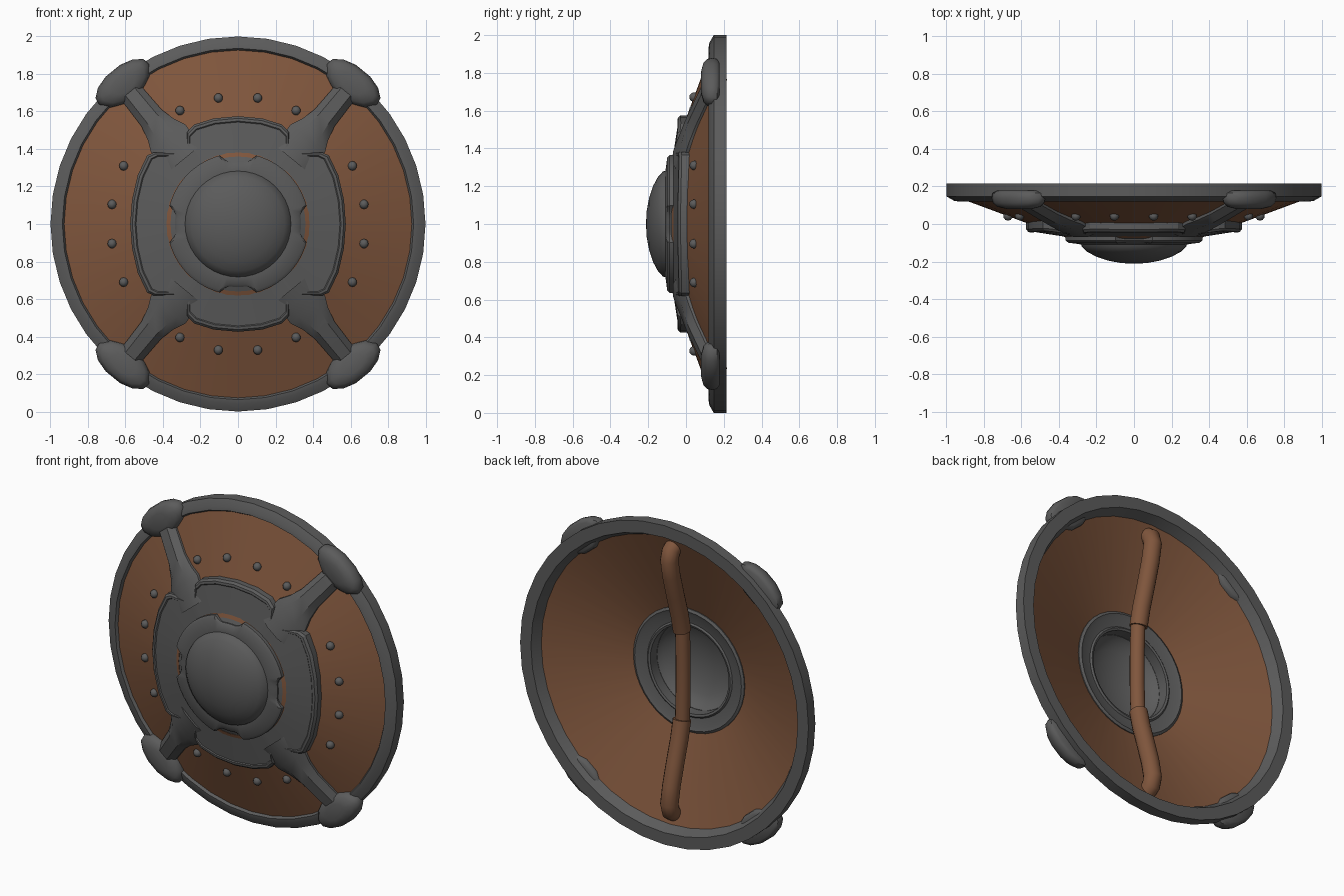
import bpy, bmesh, math

if "Cube" in bpy.data.objects:
    bpy.data.objects.remove(bpy.data.objects["Cube"])

def material(name, rgb):
    m = bpy.data.materials.new(name)
    m.diffuse_color = (*rgb, 1)
    m.use_nodes = True
    m.node_tree.nodes["Principled BSDF"].inputs["Base Color"].default_value = m.diffuse_color
    return m

METAL = material("dark_metal", (0.105, 0.105, 0.105))
LEATHER = material("brown_leather", (0.215, 0.093, 0.046))
CZ = 1.0  # height of the shield centre


def shell_y(r):
    """Front surface of the conical shield body at radius r."""
    return 0.045 + (r - 0.68) * 0.37


def finish(bm, name, mat, angle=35):
    bmesh.ops.remove_doubles(bm, verts=bm.verts, dist=1e-5)
    bmesh.ops.recalc_face_normals(bm, faces=bm.faces)
    me = bpy.data.meshes.new(name)
    bm.to_mesh(me)
    bm.free()
    me.materials.append(mat)
    ob = bpy.data.objects.new(name, me)
    bpy.context.collection.objects.link(ob)
    bpy.ops.object.select_all(action='DESELECT')
    ob.select_set(True)
    bpy.context.view_layer.objects.active = ob
    bpy.ops.object.shade_smooth_by_angle(angle=math.radians(angle))
    return ob


def loft(rings, name, mat, caps=True, closed=False, angle=35):
    """Skin a list of equal-length closed rings of (x, y, z) points."""
    bm = bmesh.new()
    vs = [[bm.verts.new(p) for p in ring] for ring in rings]
    n = len(vs[0])
    pairs = list(zip(vs, vs[1:])) + ([(vs[-1], vs[0])] if closed else [])
    for a, b in pairs:
        for i in range(n):
            j = (i + 1) % n
            bm.faces.new((a[i], a[j], b[j], b[i]))
    if caps and not closed:
        bm.faces.new(vs[0])
        bm.faces.new(vs[-1])
    return finish(bm, name, mat, angle)


def circle(r, y, n):
    return [(r * math.cos(2 * math.pi * i / n), y, CZ + r * math.sin(2 * math.pi * i / n))
            for i in range(n)]


def lathe(profile, name, mat, n=40, angle=35):
    return loft([circle(r, y, n) for r, y in profile], name, mat, closed=True, angle=angle)


# Conical body and metal rim
lathe([(0.95, shell_y(0.95)), (0.36, shell_y(0.36)),
       (0.36, shell_y(0.36) + 0.03), (0.95, shell_y(0.95) + 0.03)], "shield_body", LEATHER)
lathe([(1.0, 0.147), (1.0, 0.215), (0.925, 0.215), (0.893, 0.15),
       (0.925, 0.14), (0.937, 0.12), (0.96, 0.124)], "outer_rim", METAL)

# Cross-shaped front plate: one quadrant of outline, mirrored round
quad = [(0.575, 0), (0.565, 0.13), (0.535, 0.26), (0.485, 0.365), (0.45, 0.382),
        (0.30, 0.382), (0.272, 0.41), (0.272, 0.49), (0.235, 0.53), (0.13, 0.563), (0, 0.575)]
half = quad + [(-x, z) for x, z in quad[-2::-1]]
outline = half + [(x, -z) for x, z in half[-2:0:-1]]


def plate_ring(scale, y_of_r):
    out = []
    for x, z in outline:
        r = math.hypot(x, z) * scale
        out.append((x * scale, y_of_r(r), CZ + z * scale))
    return out


def plate_y(r):
    return -0.066 + (r - 0.42) * 0.19


inner = [(0.34 * x / math.hypot(x, z), -0.072, CZ + 0.34 * z / math.hypot(x, z)) for x, z in outline]
loft([plate_ring(1, lambda r: shell_y(r) + 0.01),
      plate_ring(1, lambda r: plate_y(r) + 0.008),
      plate_ring(0.98, lambda r: plate_y(r) - 0.004),
      plate_ring(0.955, lambda r: plate_y(r) - 0.004),
      plate_ring(0.945, lambda r: plate_y(r) + 0.002),
      inner], "front_plate", METAL, caps=False, angle=25)


# Scalloped ring around the boss, notched at the four cardinal points
def scallop(scale, y, n=96):
    out = []
    for i in range(n):
        a = 2 * math.pi * i / n
        d = abs((a + math.pi / 4) % (math.pi / 2) - math.pi / 4)
        dip = max(0, min(1, (0.27 - d) / 0.11))
        r = scale * (0.378 - 0.042 * dip * dip * (3 - 2 * dip))
        out.append((r * math.cos(a), y, CZ + r * math.sin(a)))
    return out


loft([scallop(1, -0.055), scallop(1, -0.088), scallop(0.96, -0.1),
      circle(0.29, -0.108, 96), circle(0.27, -0.108, 96)], "scalloped_ring", METAL, caps=False)

# Domed boss, hollow at the back, with its rear collar
lathe([(0.285, -0.1), (0.278, -0.122), (0.25, -0.148), (0.2, -0.175), (0.14, -0.195),
       (0.07, -0.208), (0.0, -0.212), (0.0, -0.195), (0.07, -0.19), (0.14, -0.178),
       (0.2, -0.158), (0.25, -0.13), (0.27, -0.1)], "domed_boss", METAL)
lathe([(0.385, -0.06), (0.385, -0.028), (0.37, -0.02), (0.35, -0.028), (0.295, -0.038),
       (0.285, -0.03), (0.272, -0.035), (0.272, -0.108), (0.29, -0.1)], "rear_collar", METAL)

# Four diagonal arms with end caps clasping the rim
DX, DZ = 0.632, 0.775


def place(rad, tan, y, sx, sz):
    return (sx * (rad * DX - tan * DZ), y, CZ + sz * (rad * DZ + tan * DX))


arm = [(0.45, 0.095, 0.03), (0.52, 0.115, 0.034), (0.59, 0.118, 0.038),
       (0.65, 0.09, 0.045), (0.73, 0.07, 0.05), (0.91, 0.064, 0.05)]
cap_half = [(0.87, 0.045), (0.885, 0.085), (0.91, 0.135), (0.96, 0.172), (1.0, 0.165),
            (1.035, 0.12), (1.055, 0.05)]
cap = cap_half + [(r, -t) for r, t in reversed(cap_half)]
cap_levels = [(0.8, 0.178), (0.96, 0.165), (1, 0.14), (0.95, 0.112), (0.8, 0.092), (0.45, 0.08)]

for sx in (-1, 1):
    for sz in (-1, 1):
        tag = ("upper_" if sz > 0 else "lower_") + ("right" if sx > 0 else "left")
        rings = []
        for r, w, h in arm:
            y = shell_y(r)
            section = [(-w, y + 0.012), (-w, y - 0.012), (-0.5 * w, y - h),
                       (0.5 * w, y - h), (w, y - 0.012), (w, y + 0.012)]
            rings.append([place(r, t, yy, sx, sz) for t, yy in section])
        loft(rings, "arm_" + tag, METAL)
        loft([[place(0.965 + (r - 0.965) * s, t * s, y, sx, sz) for r, t in cap]
              for s, y in cap_levels], "rim_clasp_" + tag, METAL, angle=45)

# Rivets: four per leather panel
for x, z in [(0.31, 0.605), (0.105, 0.672), (0.61, 0.31), (0.672, 0.105)]:
    for sx in (-1, 1):
        for sz in (-1, 1):
            bm = bmesh.new()
            bmesh.ops.create_uvsphere(bm, u_segments=10, v_segments=6, radius=0.025)
            bmesh.ops.translate(bm, verts=bm.verts,
                                vec=(sx * x, shell_y(math.hypot(x, z)) - 0.003, CZ + sz * z))
            finish(bm, "rivet", METAL, 60)


# Rear handle: two curved straps and a slimmer grip
def tube(path, radius, name):
    rings = []
    for i, (y, z) in enumerate(path):
        y0, z0 = path[max(i - 1, 0)]
        y1, z1 = path[min(i + 1, len(path) - 1)]
        l = math.hypot(y1 - y0, z1 - z0)
        ny, nz = (z1 - z0) / l, -(y1 - y0) / l
        rings.append([(radius * math.cos(a), y + ny * radius * math.sin(a),
                       CZ + z + nz * radius * math.sin(a))
                      for a in (2 * math.pi * k / 14 for k in range(14))])
    loft(rings, name, LEATHER, angle=45)


strap = [(0.115, 0.835), (0.15, 0.815), (0.165, 0.765), (0.145, 0.66), (0.105, 0.52),
         (0.065, 0.39), (0.04, 0.28)]
tube(strap, 0.053, "upper_strap")
tube([(y, -z) for y, z in strap], 0.053, "lower_strap")
tube([(0.035, 0.3), (0.028, 0.1), (0.028, -0.1), (0.035, -0.3)], 0.043, "hand_grip")
